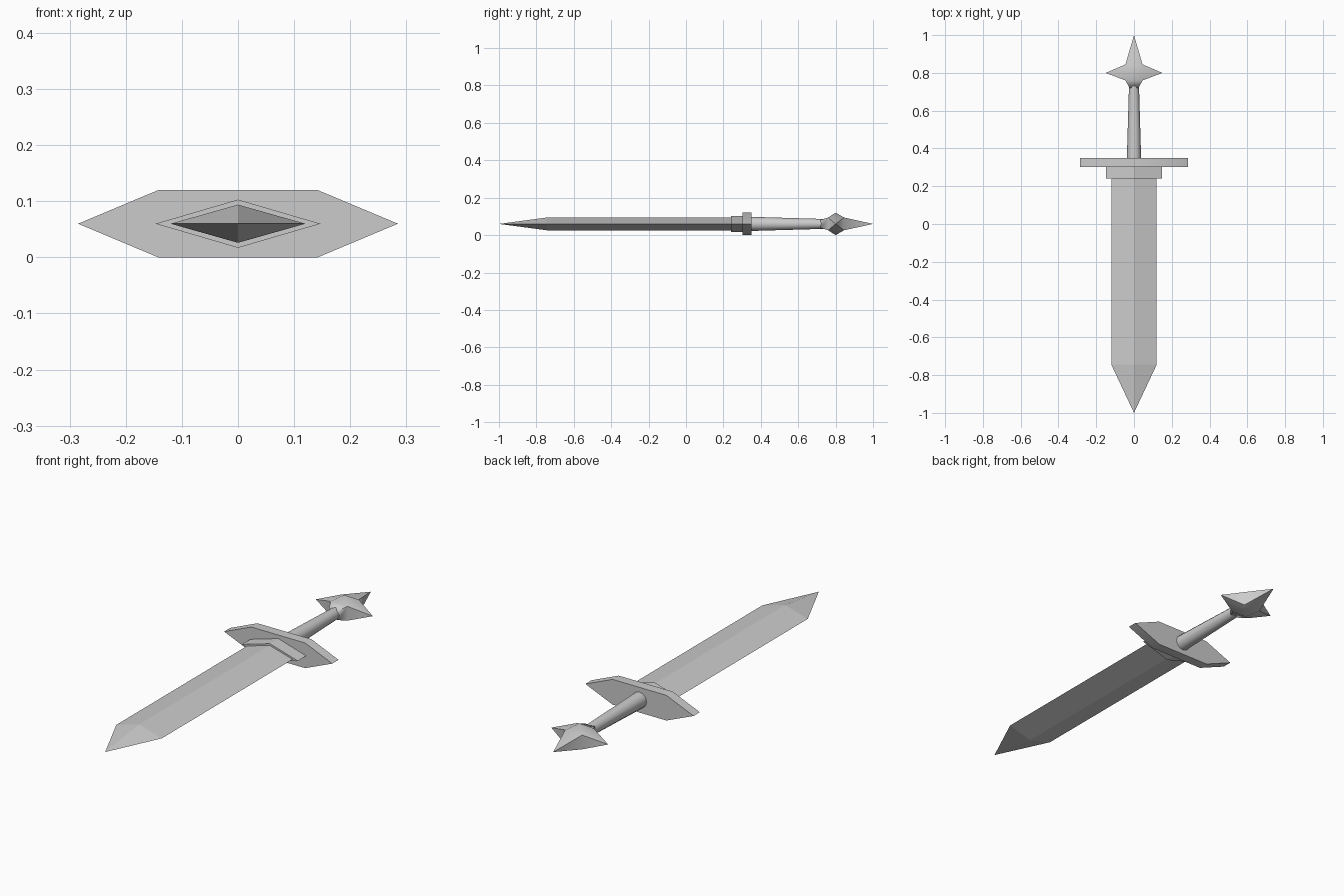
import bpy, bmesh, math
from mathutils import Vector

cube = bpy.data.objects.get("Cube")
if cube:
    bpy.data.objects.remove(cube, do_unlink=True)

MID = 0.06  # height of the sword's long axis

steel = bpy.data.materials.new("grey steel")
steel.use_nodes = True
GREY = (0.6, 0.6, 0.6, 1)
steel.diffuse_color = GREY
steel.node_tree.nodes["Principled BSDF"].inputs["Base Color"].default_value = GREY


def finish(name, bm, smooth=None):
    """Turn a bmesh into a named object lying on the long axis."""
    bmesh.ops.recalc_face_normals(bm, faces=bm.faces)
    mesh = bpy.data.meshes.new(name)
    bm.to_mesh(mesh)
    bm.free()
    mesh.materials.append(steel)
    obj = bpy.data.objects.new(name, mesh)
    obj.location.z = MID
    bpy.context.collection.objects.link(obj)
    if smooth:
        bpy.ops.object.select_all(action='DESELECT')
        obj.select_set(True)
        bpy.context.view_layer.objects.active = obj
        bpy.ops.object.shade_smooth_by_angle(angle=math.radians(smooth))
    return obj


def loft(bm, sections):
    """Join (y, outline) sections of equal point count; cap both ends."""
    rings = [[bm.verts.new((x, y, z)) for x, z in pts] for y, pts in sections]
    n = len(rings[0])
    for a, b in zip(rings, rings[1:]):
        for i in range(n):
            j = (i + 1) % n
            bm.faces.new((a[i], a[j], b[j], b[i]))
    bm.faces.new(rings[0])
    bm.faces.new(rings[-1])
    return rings


def diamond(w, h):
    return [(w, 0), (0, h), (-w, 0), (0, -h)]


def box(w, h):
    return [(w, h), (-w, h), (-w, -h), (w, -h)]


def circle(r, n=12):
    return [(r * math.cos(math.tau * i / n), r * math.sin(math.tau * i / n)) for i in range(n)]


# Blade: diamond section drawn to a point
bm = bmesh.new()
rings = loft(bm, [(0.31, diamond(0.12, 0.034)), (-0.745, diamond(0.12, 0.034)),
                  (-1.0, diamond(0.001, 0.001))])
bmesh.ops.pointmerge(bm, verts=rings[-1], merge_co=Vector((0, -1, 0)))
finish("blade", bm)

# Collar around the blade root
bm = bmesh.new()
loft(bm, [(0.24, diamond(0.147, 0.043)), (0.31, diamond(0.147, 0.043))])
finish("blade_collar", bm)

# Cross guard: long hexagonal plate
hexagon = [(0.285, 0), (0.142, 0.06), (-0.142, 0.06),
           (-0.285, 0), (-0.142, -0.06), (0.142, -0.06)]
bm = bmesh.new()
loft(bm, [(0.303, hexagon), (0.35, hexagon)])
finish("cross_guard", bm, 50)

# Tapered round grip
bm = bmesh.new()
loft(bm, [(0.34, circle(0.038)), (0.75, circle(0.026))])
finish("grip", bm, 40)

# Pommel: box core with its faces drawn out into spikes
bm = bmesh.new()
loft(bm, [(0.72, box(0.024, 0.022)), (0.76, box(0.045, 0.034)), (0.845, box(0.045, 0.034))])
bm.normal_update()
bmesh.ops.recalc_face_normals(bm, faces=bm.faces)
tips = [(0.15, 0.8, 0), (-0.15, 0.8, 0), (0, 0.8, 0.06), (0, 0.8, -0.06), (0, 1, 0)]
for tip in map(Vector, tips):
    outward = (tip - Vector((0, 0.8, 0))).normalized()
    face = max((f for f in bm.faces if len(f.verts) == 4 and f.calc_center_median().y > 0.79),
               key=lambda f: f.normal.dot(outward))
    poked = bmesh.ops.poke(bm, faces=[face])
    poked["verts"][0].co = tip
    bm.normal_update()
finish("star_pommel", bm, 80)
